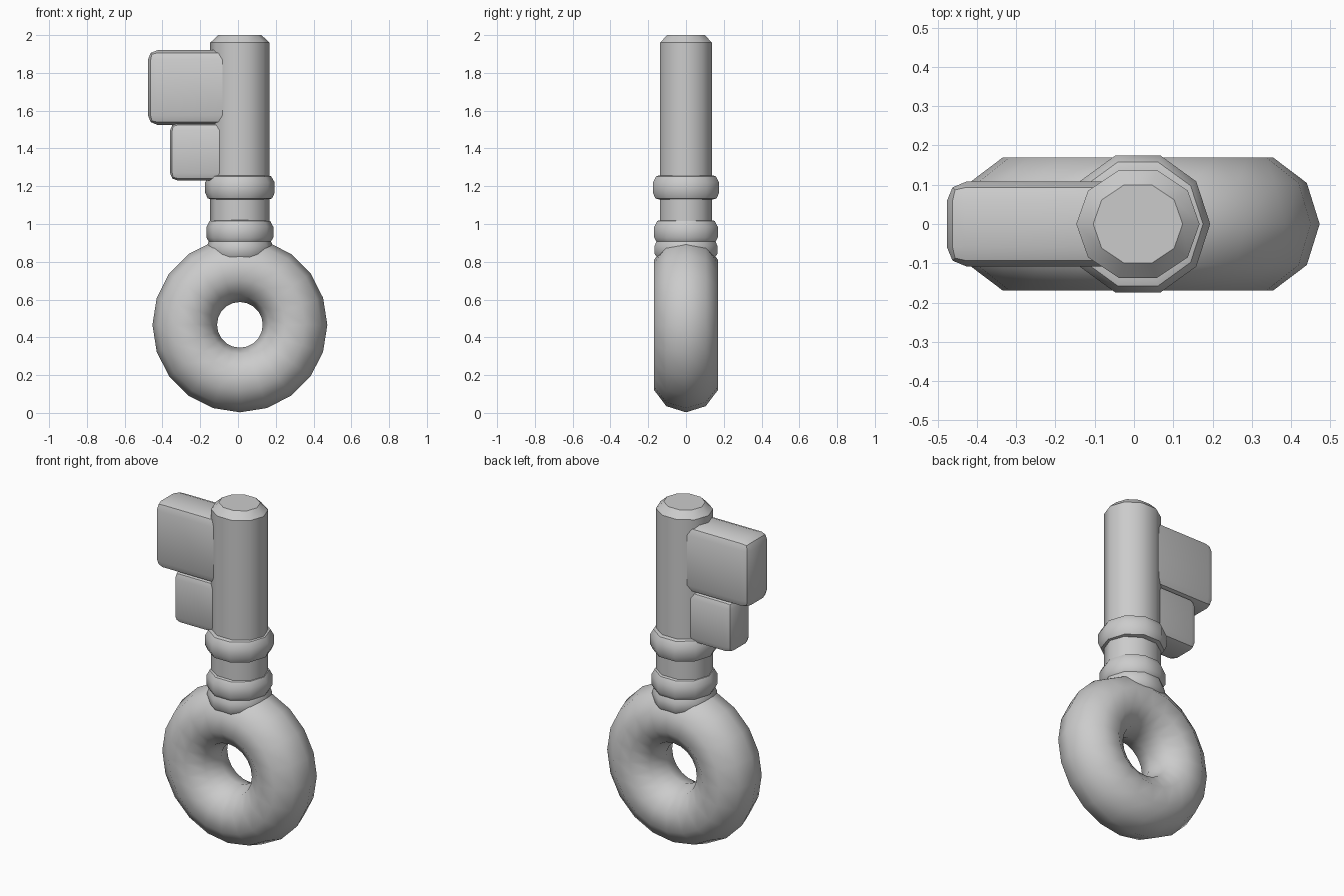
import bpy, bmesh
from math import pi, sin, cos, radians

if "Cube" in bpy.data.objects:
    bpy.data.objects.remove(bpy.data.objects["Cube"])

CX = 0.01      # shaft and ring axis
SIDES = 10


def finish(obj, angle=42):
    bpy.ops.object.select_all(action='DESELECT')
    obj.select_set(True)
    bpy.context.view_layer.objects.active = obj
    bpy.ops.object.shade_smooth_by_angle(angle=radians(angle))


def make_object(name, bm):
    bmesh.ops.recalc_face_normals(bm, faces=bm.faces)
    mesh = bpy.data.meshes.new(name)
    bm.to_mesh(mesh)
    bm.free()
    obj = bpy.data.objects.new(name, mesh)
    bpy.context.collection.objects.link(obj)
    finish(obj)
    return obj


def lathe(name, profile, y_scale):
    """Capped turned part from (radius, z) points."""
    bm = bmesh.new()
    rings = [[bm.verts.new((CX + r * cos(2 * pi * i / SIDES),
                            r * y_scale * sin(2 * pi * i / SIDES), z))
              for i in range(SIDES)] for r, z in profile]
    for a, b in zip(rings, rings[1:]):
        for i in range(SIDES):
            j = (i + 1) % SIDES
            bm.faces.new((a[i], a[j], b[j], b[i]))
    bm.faces.new(rings[0])
    bm.faces.new(rings[-1])
    return make_object(name, bm)


def tooth(name, x0, x1, half_y, z0, z1, bevel):
    """Rounded block running from its free end into the shaft."""
    bm = bmesh.new()
    bmesh.ops.create_cube(bm, size=1)
    for v in bm.verts:
        v.co = ((x0 + x1) / 2 + v.co.x * (x1 - x0),
                v.co.y * 2 * half_y,
                (z0 + z1) / 2 + v.co.z * (z1 - z0))
    edges = [e for e in bm.edges if any(v.co.x < x1 - 0.01 for v in e.verts)]
    bmesh.ops.bevel(bm, geom=edges, offset=bevel, segments=2,
                    profile=0.5, affect='EDGES')
    return make_object(name, bm)


# Ring handle
bpy.ops.mesh.primitive_torus_add(major_segments=20, minor_segments=10,
                                 major_radius=0.292, minor_radius=0.171,
                                 location=(CX, 0, 0.466), rotation=(pi / 2, 0, 0))
bow = bpy.context.object
bow.name = "ring_handle"
bow.scale.z = 1.04
finish(bow)

# Shaft with chamfered tip
lathe("shaft", [(0.157, 0.86), (0.157, 1.96), (0.114, 2.0)], 0.92)

# Collars
lathe("upper_collar", [(0.150, 1.13), (0.170, 1.135), (0.184, 1.165), (0.184, 1.22),
                       (0.166, 1.252), (0.150, 1.257)], 1.0)
lathe("lower_collar", [(0.150, 0.81), (0.174, 0.84), (0.174, 0.885), (0.165, 0.908),
                       (0.177, 0.928), (0.177, 0.985), (0.160, 1.016),
                       (0.145, 1.02)], 1.0)

# Key teeth
tooth("large_tooth", -0.477, 0.0, 0.108, 1.525, 1.92, 0.05)
tooth("small_tooth", -0.36, 0.0, 0.098, 1.23, 1.535, 0.04)
